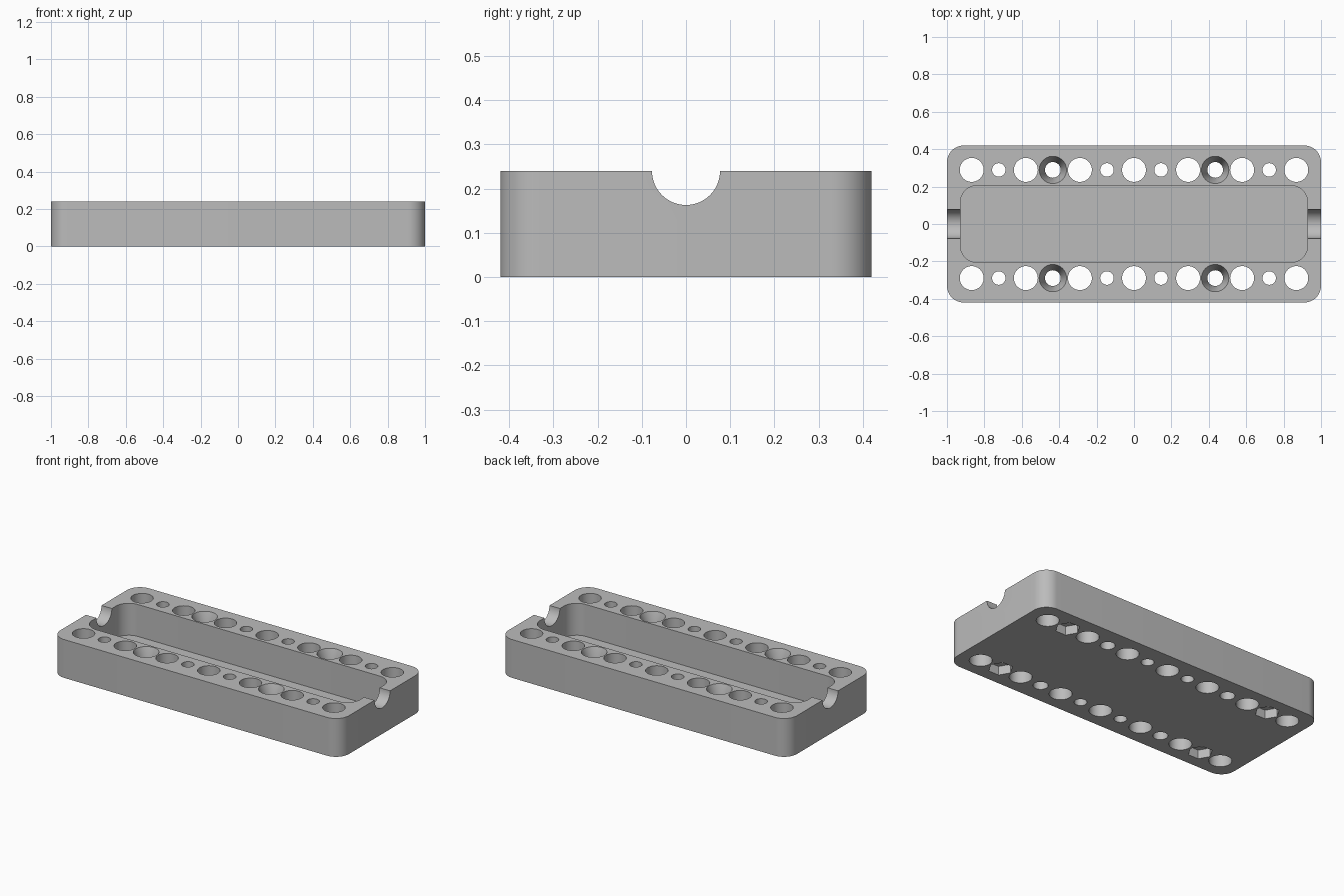
import bpy, bmesh
from math import pi, cos, sin, radians

if "Cube" in bpy.data.objects:
    bpy.data.objects.remove(bpy.data.objects["Cube"])

HEIGHT = 0.24
PITCH = 0.1446
ROW = 2 * PITCH
LOW, HIGH = -0.05, HEIGHT + 0.05

grey = bpy.data.materials.new("plain grey")
grey.use_nodes = True
color = (0.5, 0.5, 0.5, 1)
grey.diffuse_color = color
grey.node_tree.nodes["Principled BSDF"].inputs["Base Color"].default_value = color


def loft(bm, sections):
    """Closed solid through matching rings of points."""
    rings = [[bm.verts.new(p) for p in ring] for ring in sections]
    for a, b in zip(rings, rings[1:]):
        for i in range(len(a)):
            j = (i + 1) % len(a)
            bm.faces.new((a[i], a[j], b[j], b[i]))
    bm.faces.new(rings[0][::-1])
    bm.faces.new(rings[-1])


def circle(x, y, z, r, n=48):
    return [(x + r * cos(2 * pi * i / n), y + r * sin(2 * pi * i / n), z) for i in range(n)]


def rounded(hx, hy, r, z, n=12):
    ring = []
    for k, (sx, sy) in enumerate(((1, 1), (-1, 1), (-1, -1), (1, -1))):
        for i in range(n + 1):
            a = (k + i / n) * pi / 2
            ring.append((sx * (hx - r) + r * cos(a), sy * (hy - r) + r * sin(a), z))
    return ring


def finish(name, bm):
    mesh = bpy.data.meshes.new(name)
    bm.to_mesh(mesh)
    bm.free()
    mesh.materials.append(grey)
    ob = bpy.data.objects.new(name, mesh)
    bpy.context.collection.objects.link(ob)
    return ob


# Rounded block
bm = bmesh.new()
loft(bm, [rounded(1, 0.42, 0.09, z) for z in (0, HEIGHT)])
body = finish("tray_body", bm)

# Long central pocket
bm = bmesh.new()
loft(bm, [rounded(0.928, 0.206, 0.09, z) for z in (0.04, HIGH)])
pocket = finish("pocket_cutter", bm)

# Half-round cable notch through both ends
bm = bmesh.new()
loft(bm, [[(x, py, pz + HEIGHT) for py, pz, _ in circle(0, 0, 0, 0.077, 64)] for x in (-1.1, 1.1)])
notch = finish("notch_cutter", bm)

# Two rows of holes: large, small with nut traps, and countersunk
bm = bmesh.new()
for y in (-ROW, ROW):
    for i in range(-6, 7):
        x = i * PITCH
        if i % 2 == 0:
            loft(bm, [circle(x, y, z, 0.064) for z in (LOW, HIGH)])
        elif abs(i) == 3:
            loft(bm, [circle(x, y, z, r) for z, r in
                      ((LOW, 0.042), (HEIGHT - 0.09, 0.042), (HEIGHT, 0.073), (HIGH, 0.073))])
        elif abs(i) == 1:
            loft(bm, [circle(x, y, z, 0.036) for z in (LOW, HIGH)])
        else:
            loft(bm, [circle(x, y, z, 0.036) for z in (0.02, HIGH)])
holes = finish("hole_cutter", bm)

# Hexagonal nut recesses underneath
bm = bmesh.new()
for x in (-5 * PITCH, 5 * PITCH):
    for y in (-ROW, ROW):
        loft(bm, [circle(x, y, z, 0.07, 6) for z in (LOW, 0.055)])
traps = finish("nut_trap_cutter", bm)

# Carve the block
bpy.context.view_layer.objects.active = body
for cutter in (pocket, notch, holes, traps):
    bm = bmesh.new()
    bm.from_mesh(cutter.data)
    bmesh.ops.recalc_face_normals(bm, faces=bm.faces)
    bm.to_mesh(cutter.data)
    bm.free()
    cutter.hide_render = True
    mod = body.modifiers.new(cutter.name, "BOOLEAN")
    mod.operation = "DIFFERENCE"
    mod.solver = "EXACT"
    mod.object = cutter
    bpy.ops.object.modifier_apply(modifier=mod.name)
    bpy.data.objects.remove(cutter)

bpy.ops.object.select_all(action="DESELECT")
body.select_set(True)
bpy.ops.object.shade_smooth_by_angle(angle=radians(30))
